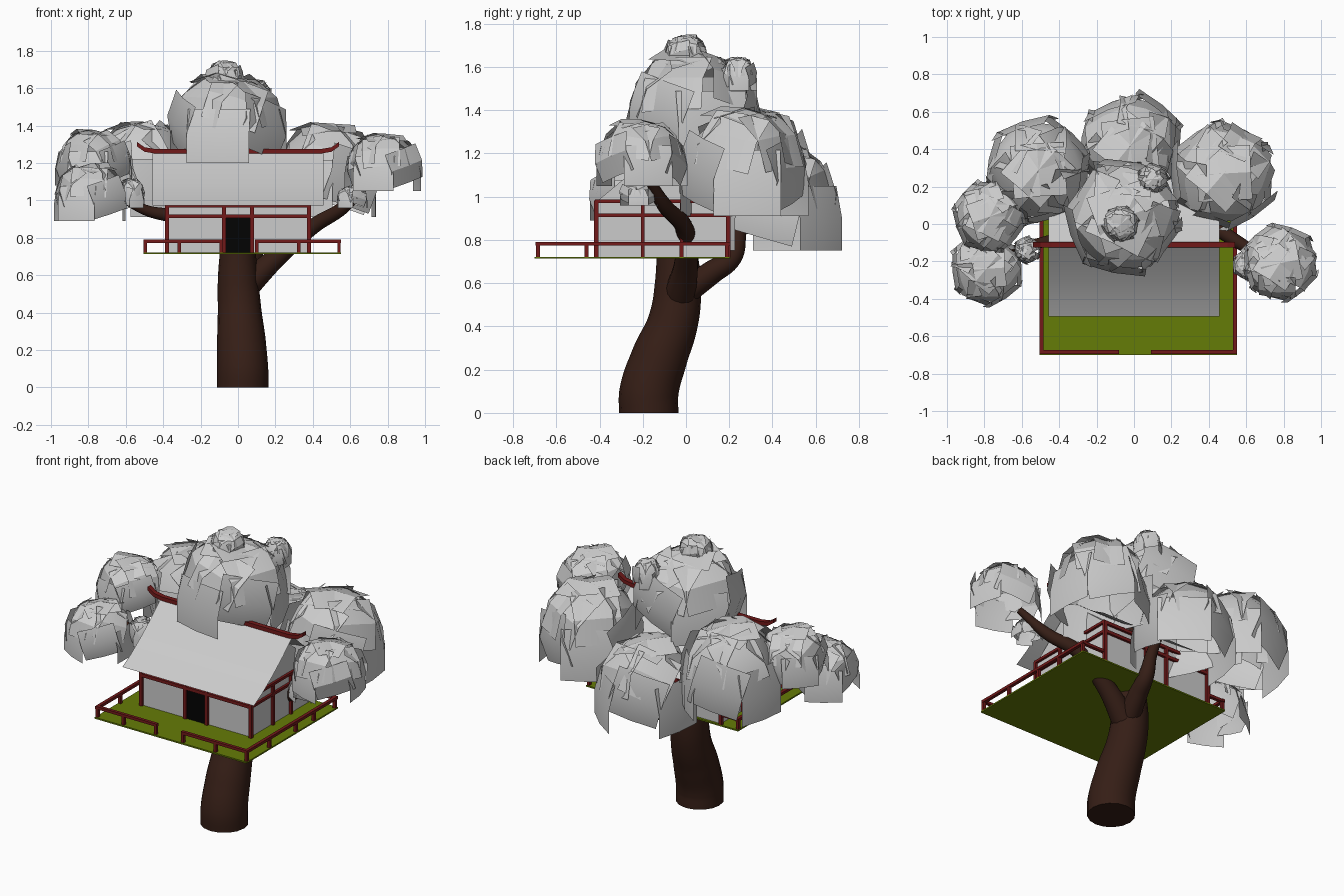
import bpy, bmesh, math, random
from mathutils import Vector, Matrix

if "Cube" in bpy.data.objects:
    bpy.data.objects.remove(bpy.data.objects["Cube"])

random.seed(7)


def material(name, rgb):
    m = bpy.data.materials.new(name)
    m.diffuse_color = (*rgb, 1)
    m.use_nodes = True
    m.node_tree.nodes["Principled BSDF"].inputs["Base Color"].default_value = m.diffuse_color
    return m


RED = material("red_wood", (0.17, 0.01, 0.01))
BARK = material("bark", (0.036, 0.013, 0.008))
GREEN = material("deck_green", (0.13, 0.2, 0.002))
BLACK = material("doorway_black", (0.001, 0.001, 0.001))


def finish(name, bm, mat=None):
    me = bpy.data.meshes.new(name)
    bm.to_mesh(me)
    bm.free()
    ob = bpy.data.objects.new(name, me)
    bpy.context.collection.objects.link(ob)
    if mat:
        me.materials.append(mat)
    return ob


def smooth(ob):
    bpy.ops.object.select_all(action='DESELECT')
    ob.select_set(True)
    bpy.context.view_layer.objects.active = ob
    if ob.type == 'CURVE':
        bpy.ops.object.convert(target='MESH')
    bpy.ops.object.shade_smooth_by_angle()


def boxes(name, spans, mat=None):
    """One object from boxes given as (x0, x1, y0, y1, z0, z1)."""
    bm = bmesh.new()
    for x0, x1, y0, y1, z0, z1 in spans:
        m = Matrix.Translation(((x0 + x1) / 2, (y0 + y1) / 2, (z0 + z1) / 2))
        m = m @ Matrix.Diagonal((x1 - x0, y1 - y0, z1 - z0, 1))
        bmesh.ops.create_cube(bm, size=1, matrix=m)
    return finish(name, bm, mat)


def sweep(name, pts, mat=None):
    """Taper a round limb along points (x, y, z, radius)."""
    cu = bpy.data.curves.new(name, 'CURVE')
    cu.dimensions = '3D'
    cu.bevel_depth = 1
    cu.bevel_resolution = 6
    cu.resolution_u = 8
    cu.use_fill_caps = True
    sp = cu.splines.new('BEZIER')
    sp.bezier_points.add(len(pts) - 1)
    for i, (bp, (x, y, z, r)) in enumerate(zip(sp.bezier_points, pts)):
        bp.co = (x, y, z)
        bp.radius = r
        bp.handle_left_type = bp.handle_right_type = 'AUTO' if i else 'VECTOR'
    cu.materials.append(mat)
    ob = bpy.data.objects.new(name, cu)
    bpy.context.collection.objects.link(ob)
    smooth(ob)


# Trunk and limbs
sweep("trunk", [(.025, -.172, 0, .137), (.025, -.172, .09, .137), (.018, -.125, .25, .13),
                (.008, -.06, .42, .116), (0, -.038, .58, .108), (0, -.05, .85, .085)], BARK)
sweep("upper_trunk", [(0, -.05, .8, .085), (0, -.03, 1.1, .05), (-.03, 0, 1.4, .035)], BARK)
sweep("back_limb", [(.03, -.02, .55, .065), (.07, .12, .65, .055), (.09, .215, .72, .045),
                    (.08, .25, .85, .033), (.04, .34, 1.08, .02)], BARK)
sweep("right_limb", [(.04, -.03, .54, .075), (.2, 0, .69, .055), (.4, -.01, .86, .042),
                     (.56, -.1, .96, .035), (.7, -.18, 1.1, .02)], BARK)
sweep("left_limb", [(0, -.04, .72, .06), (-.3, -.06, .9, .04), (-.5, -.1, .95, .028),
                    (-.68, -.14, 1.05, .015)], BARK)

# Deck
boxes("deck", [(-.505, .55, -.7, .205, .713, .722)], GREEN)

# Deck railing: rails and posts, open in front of the door and behind the house
t = .02
rails = [(-.505, -.08, -.695, -.675, .773, .79), (.09, .55, -.695, -.675, .773, .79)]
posts = [(x, -.685) for x in (-.495, -.315, -.09, .1, .325, .54)]
for x in (-.495, .54):
    rails.append((x - t / 2, x + t / 2, -.695, .205, .773, .79))
    posts += [(x, y) for y in (-.46, -.2, -.02, .19)]
for a, b in ((-.505, -.38), (.38, .55)):
    rails.append((a, b, .18, .2, .773, .79))
rails += [(x - .009, x + .009, y - .009, y + .009, .72, .78) for x, y in posts]
boxes("railing", rails, RED)

# House walls with gable ends
bm = bmesh.new()
profile = [(-.41, .72), (.19, .72), (.19, .98), (-.11, 1.23), (-.41, .98)]
face = bm.faces.new([bm.verts.new((-.375, y, z)) for y, z in profile])
ext = bmesh.ops.extrude_face_region(bm, geom=[face])
bmesh.ops.translate(bm, vec=(.75, 0, 0),
                    verts=[g for g in ext['geom'] if isinstance(g, bmesh.types.BMVert)])
bmesh.ops.recalc_face_normals(bm, faces=bm.faces)
finish("house_walls", bm)
boxes("doorway", [(-.075, .075, -.414, -.38, .722, .905)], BLACK)

# Timber frame
frame = []
for y in (-.415, .195):
    frame += [(x - .011, x + .011, y - .01, y + .01, .72, .98) for x in (-.38, -.075, .075, .38)]
    frame += [(-.39, .39, y - .01, y + .01, z - .01, z + .01) for z in (.915, .972)]
for x in (-.38, .38):
    frame += [(x - .01, x + .01, y - .008, y + .008, .72, .98) for y in (-.2, -.02)]
    frame += [(x - .01, x + .01, -.42, .2, z - .008, z + .008) for z in (.915, .978)]
boxes("timber_frame", frame, RED)

# Curved roof sheet
half = [(.385, .972), (.3, 1.02), (.2, 1.09), (.1, 1.17), (0, 1.26)]
line = [(-.11 - d, z) for d, z in half] + [(-.11 + d, z) for d, z in half[-2::-1]]
bm = bmesh.new()
left, right = [[bm.verts.new((x, y, z)) for y, z in line] for x in (-.457, .457)]
for i in range(len(line) - 1):
    bm.faces.new((left[i], left[i + 1], right[i + 1], right[i]))
smooth(finish("roof", bm))

# Ridge beam with upturned ends
bm = bmesh.new()
ridge = [(-.54, 1.3), (-.5, 1.272), (-.44, 1.262), (.44, 1.262), (.5, 1.272), (.54, 1.3)]
rings = []
for x, z in ridge:
    rings.append([bm.verts.new((x, -.11 + a, z + b)) for a, b in
                  ((-.015, -.012), (.015, -.012), (.015, .012), (-.015, .012))])
for p, q in zip(rings, rings[1:]):
    for i in range(4):
        bm.faces.new((p[i], p[i - 1], q[i - 1], q[i]))
bm.faces.new(rings[0])
bm.faces.new(rings[-1][::-1])
bmesh.ops.recalc_face_normals(bm, faces=bm.faces)
finish("ridge_beam", bm, RED)


# Foliage: hollow domes of overlapping bent leaf cards, open underneath
def card(bm, c, u, v, hu, hv, bend, roll=0.0, lower_flat=False):
    n = u.cross(v).normalized()
    rot = Matrix.Rotation(roll, 3, n)
    u, v = rot @ u, rot @ v
    g = []
    for j in (-1, 0, 1):
        for i in (-1, 0, 1):
            k = i * i * .4 + (j * j if not (lower_flat and j < 0) else 0)
            g.append(bm.verts.new(c + u * hu * i + v * hv * j + n * bend * (.4 - k)))
    for j in (0, 1):
        for i in (0, 1):
            a = j * 3 + i
            bm.faces.new((g[a], g[a + 1], g[a + 4], g[a + 3]))


def dome(name, x, y, z0, z1, r):
    bm = bmesh.new()
    h = z1 - z0
    base = Vector((x, y, z0))
    up = Vector((0, 0, 1))
    turn = random.uniform(0, 1)
    for i in range(6):
        a = turn + i * math.tau / 6
        out = Vector((math.cos(a), math.sin(a), 0))
        side = up.cross(out)
        # upright skirt card, every second one hung higher and tilted
        s = random.uniform(.84, .93)
        lift, roll = ((0, 0), (random.uniform(.08, .16), random.choice((-1, 1)) * .28))[i % 2]
        card(bm, base + out * r * s + up * h * (.3 + lift), side, up,
             r * .54, h * .3, r * .12, roll, i % 2 == 0)
        # sloping shoulder card
        a += random.uniform(.2, .8)
        out = Vector((math.cos(a), math.sin(a), 0))
        v = (up * h * .45 - out * r * .45).normalized()
        card(bm, base + out * r * .7 + up * h * .71, up.cross(out), v,
             r * .48, math.hypot(h, r) * .25, r * .14, random.uniform(-.5, .5))
    # cap cards
    for k in (0, 1):
        a = turn + k * .8
        u = Vector((math.cos(a), math.sin(a), random.uniform(-.2, .2))).normalized()
        card(bm, base + up * h * .95, u, up.cross(u).normalized(), r * .5, r * .5, r * .15)
    smooth(finish(name, bm))


for name, *d in [
    ("foliage_top", -.05, .04, 1.2, 1.68, .315),
    ("foliage_top_tuft", -.07, 0, 1.61, 1.75, .1),
    ("foliage_side_tuft", .1, .24, 1.49, 1.65, .085),
    ("foliage_back", -.02, .42, .75, 1.25, .285),
    ("foliage_back_right", .48, .27, .91, 1.42, .29),
    ("foliage_back_left", -.51, .29, .91, 1.43, .285),
    ("foliage_right", .78, -.21, 1.05, 1.36, .21),
    ("foliage_right_tuft", .61, -.22, .96, 1.08, .085),
    ("foliage_left_upper", -.77, .04, 1.08, 1.38, .2),
    ("foliage_left_lower", -.79, -.24, .89, 1.2, .2),
    ("foliage_left_tuft", -.57, -.14, .96, 1.12, .075),
]:
    dome(name, *d)
